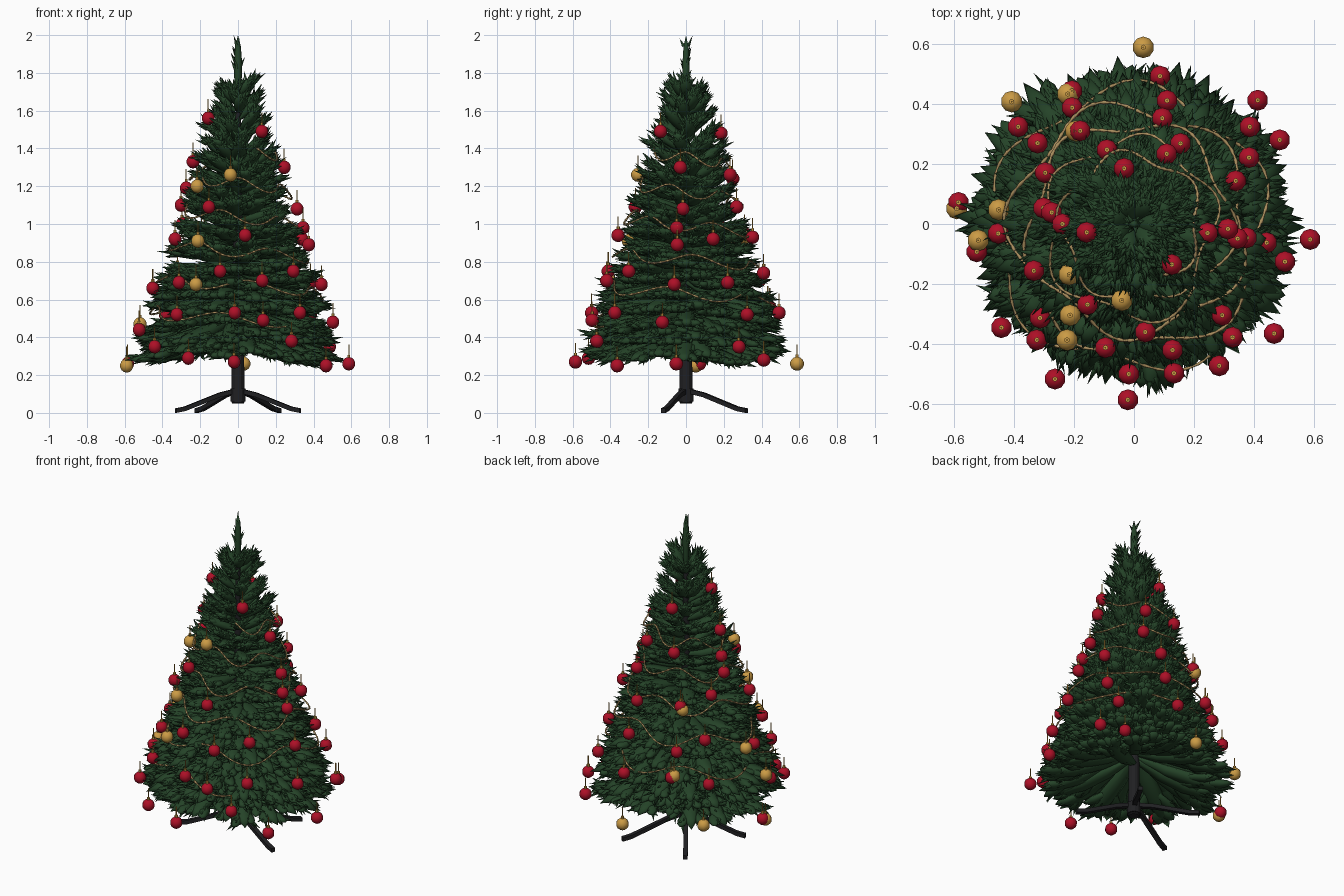
import bpy, bmesh, random
from math import sin, cos, pi, radians, tau
from mathutils import Vector, Matrix

random.seed(7)
cube = bpy.data.objects.get("Cube")
if cube:
    bpy.data.objects.remove(cube)
UP = Vector((0, 0, 1))


def material(name, color):
    mat = bpy.data.materials.new(name)
    mat.use_nodes = True
    mat.diffuse_color = (*color, 1)
    mat.node_tree.nodes["Principled BSDF"].inputs["Base Color"].default_value = (*color, 1)
    return mat


GREEN = material("fir green", (.018, .056, .021))
RED = material("bauble red", (.42, .005, .02))
GOLD = material("bauble gold", (.6, .33, .06))
ROPE = material("garland straw", (.4, .27, .11))
BLACK = material("stand black", (.014, .014, .016))


def finish(bm, name, mat, smooth=True):
    mesh = bpy.data.meshes.new(name)
    bmesh.ops.recalc_face_normals(bm, faces=bm.faces)
    bm.to_mesh(mesh)
    bm.free()
    mesh.materials.append(mat)
    if smooth:
        mesh.shade_smooth()
    obj = bpy.data.objects.new(name, mesh)
    bpy.context.collection.objects.link(obj)
    return obj


# Outline of the tree: height and radius
OUTLINE = [(.28, .59), (.5, .52), (.75, .43), (1, .35), (1.2, .28), (1.4, .225), (1.6, .155), (1.75, .1)]


def outline(z):
    z = min(max(z, OUTLINE[0][0]), OUTLINE[-1][0])
    for (z0, r0), (z1, r1) in zip(OUTLINE, OUTLINE[1:]):
        if z <= z1:
            return r0 + (r1 - r0) * (z - z0) / (z1 - z0)


def polar(angle, r, z):
    return Vector((r * cos(angle), r * sin(angle), z))


def loft(bm, rings):
    """Skin a list of vertex rings; a ring of one vertex closes to a point."""
    for a, b in zip(rings, rings[1:]):
        for i in range(len(a)):
            j = (i + 1) % len(a)
            if len(b) == 1:
                bm.faces.new((a[i], a[j], b[0]))
            else:
                bm.faces.new((a[i], a[j], b[j], b[i]))


def spindle(bm, start, d, length, width, curl, teeth, flat=.65, sides=6):
    """A flattened, curved, pointed clump of needles with small teeth near its tip."""
    side = d.cross(UP)
    side = side.normalized() if side.length > .01 else Vector((1, 0, 0))
    normal = side.cross(d)

    def point(t):
        return start + d * length * t + UP * curl * length * t * t

    rings = []
    for t, w in ((0, .35), (.3, .85), (.6, 1), (.84, .7)):
        rings.append([bm.verts.new(point(t) + side * width * w * cos(k * tau / sides)
                                   + normal * width * w * flat * sin(k * tau / sides))
                      for k in range(sides)])
    rings.append([bm.verts.new(point(1))])
    loft(bm, rings)
    for _ in range(teeth):
        t = random.uniform(.5, .9)
        turn = random.uniform(0, tau)
        out = side * cos(turn) + normal * sin(turn) * flat
        base = point(t) + out * width * .55
        axis = (d + UP * curl * t * 2 + out * .55).normalized()
        across = axis.cross(out).normalized()
        third = axis.cross(across)
        ring = [bm.verts.new(base + (across * cos(k * tau / 3) + third * sin(k * tau / 3)) * .011)
                for k in range(3)]
        loft(bm, [ring, [bm.verts.new(base + axis * random.uniform(.04, .065))]])
    return point


def branch(bm, angle, tip_z, reach, u):
    """A main clump with smaller clumps fanning out on both sides."""
    slope = radians(-26 + 72 * u ** 1.3) + random.uniform(-.08, .08)
    curl = .16 - .05 * u
    length = (reach - .015) / cos(slope)
    d = polar(angle, cos(slope), sin(slope))
    start = polar(angle, .015, tip_z - length * (sin(slope) + curl))
    width = .03 + .028 * min(1, reach / .45)
    point = spindle(bm, start, d, length, width, curl, 6)
    for t, spread, size in ((.45, .55, .38), (.68, .42, .27)):
        for sign in (-1, 1):
            turn = Matrix.Rotation(sign * spread * random.uniform(.75, 1.2), 3, "Z")
            d2 = turn @ (d + UP * curl * t)
            spindle(bm, point(t), d2.normalized(), length * size * random.uniform(.85, 1.1),
                    width * .62, curl, 4)


# Foliage in tiers
TIERS = 19
for i in range(TIERS):
    u = i / (TIERS - 1)
    z = .3 + 1.45 * u
    radius = outline(z)
    count = max(7, round(tau * radius / .17))
    bm = bmesh.new()
    for k in range(count):
        angle = tau * (k + .5 * (i % 2) + random.uniform(-.2, .2)) / count
        branch(bm, angle, z + random.uniform(-.035, .035), radius * random.uniform(.88, 1.03), u)
    finish(bm, f"foliage_tier_{i + 1}", GREEN)

# Upright top shoot
bm = bmesh.new()
spindle(bm, Vector((0, 0, 1.62)), UP, .38, .022, 0, 12, flat=1)
finish(bm, "top_shoot", GREEN)

# Trunk
bm = bmesh.new()
profile = [(.05, .03), (.055, .034), (.26, .033), (1, .025), (1.7, .012)]
rings = [[bm.verts.new(polar(k * tau / 12, r, z)) for k in range(12)] for z, r in profile]
bm.faces.new(rings[0])
loft(bm, rings + [[bm.verts.new((0, 0, 1.72))]])
finish(bm, "trunk", BLACK, smooth=False)

# Stand collar and legs
bm = bmesh.new()
bmesh.ops.create_cone(bm, cap_ends=True, segments=12, radius1=.041, radius2=.041, depth=.07,
                      matrix=Matrix.Translation((0, 0, .095)))
finish(bm, "stand_collar", BLACK, smooth=False)
for name, x, y in (("front", .33, -.12), ("back", .22, .32)):
    for label, sign in (("left", 1), ("right", -1)):
        bm = bmesh.new()
        foot = Vector((sign * x, y, 0))
        side = foot.cross(UP).normalized()
        rings = []
        for t, z in ((.06, .115), (.3, .095), (.6, .055), (.85, .022), (1, .012)):
            c = foot * t + UP * z
            rings.append([bm.verts.new(c + side * a * .013 + UP * b * .012)
                          for a, b in ((-1, -1), (1, -1), (1, 1), (-1, 1))])
        loft(bm, rings)
        bm.faces.new(rings[0])
        bm.faces.new(rings[-1])
        finish(bm, f"{name}_{label}_leg", BLACK, smooth=False)

# Baubles: angle in degrees and height
RED_SPOTS = [
    (190, 1.56), (-47, 1.49), (100, 1.48), (180, 1.33), (-7, 1.3), (65, 1.26), (110, 1.24),
    (172, 1.19), (170, 1.1), (-120, 1.09), (-3, 1.08), (60, 1.09), (-8, .98), (-7, .89),
    (23, .92), (75, .93), (-84, .94), (-155, .92), (120, .95), (150, 1), (-103, .75),
    (-46, .75), (75, .74), (30, .69), (-73, .7), (-8, .68), (-135, .69), (184, .66),
    (140, .76), (118, .7), (-130, .52), (-92, .53), (-49, .53), (40, .52), (80, .53),
    (190, .44), (-14, .48), (-75, .49), (140, .52), (115, .56), (-142, .35), (-59, .38),
    (30, .35), (45, .28), (173, .26), (-117, .29), (-92, .27), (-38, .25), (-5, .26)]
GOLD_SPOTS = [(-99, 1.26), (-142, 1.2), (-125, .91), (122, .93), (-120, .68), (174, .66),
              (117, .57), (186, .47), (135, .3), (87, .26), (175, .25)]


def bauble(name, mat, degrees, z, size):
    angle = radians(degrees)
    center = polar(angle, outline(z + .04) + .005, z)
    bm = bmesh.new()
    bmesh.ops.create_uvsphere(bm, u_segments=10, v_segments=7, radius=size,
                              matrix=Matrix.Translation(center))
    finish(bm, name, mat)
    # Cap and hanging thread
    bm = bmesh.new()
    for r, depth, up in ((.009, .016, size + .003), (.003, .06, size + .035)):
        bmesh.ops.create_cone(bm, cap_ends=True, segments=6, radius1=r, radius2=r, depth=depth,
                              matrix=Matrix.Translation(center + UP * up))
    finish(bm, name + "_hanger", GOLD, smooth=False)


for i, (degrees, z) in enumerate(RED_SPOTS):
    bauble(f"red_bauble_{i + 1}", RED, degrees, z, .036)
for i, (degrees, z) in enumerate(GOLD_SPOTS):
    bauble(f"gold_bauble_{i + 1}", GOLD, degrees, z, .037)

# Garland winding down in swags
curve = bpy.data.curves.new("garland", "CURVE")
curve.dimensions = "3D"
curve.bevel_depth = .0055
curve.bevel_resolution = 0
spline = curve.splines.new("POLY")
steps, turns = 700, 5
spline.points.add(steps - 1)
for i, p in enumerate(spline.points):
    t = i / (steps - 1)
    angle = tau * turns * t - pi / 3
    z = 1.38 - .9 * t + .03 * cos(angle * 5.3)
    r = outline(z) * (.91 + .05 * cos(angle * 5.3 + pi))
    p.co = (*polar(angle, r, z), 1)
    p.radius = 1.25 if i % 2 else .75
curve.materials.append(ROPE)
bpy.context.collection.objects.link(bpy.data.objects.new("garland", curve))
